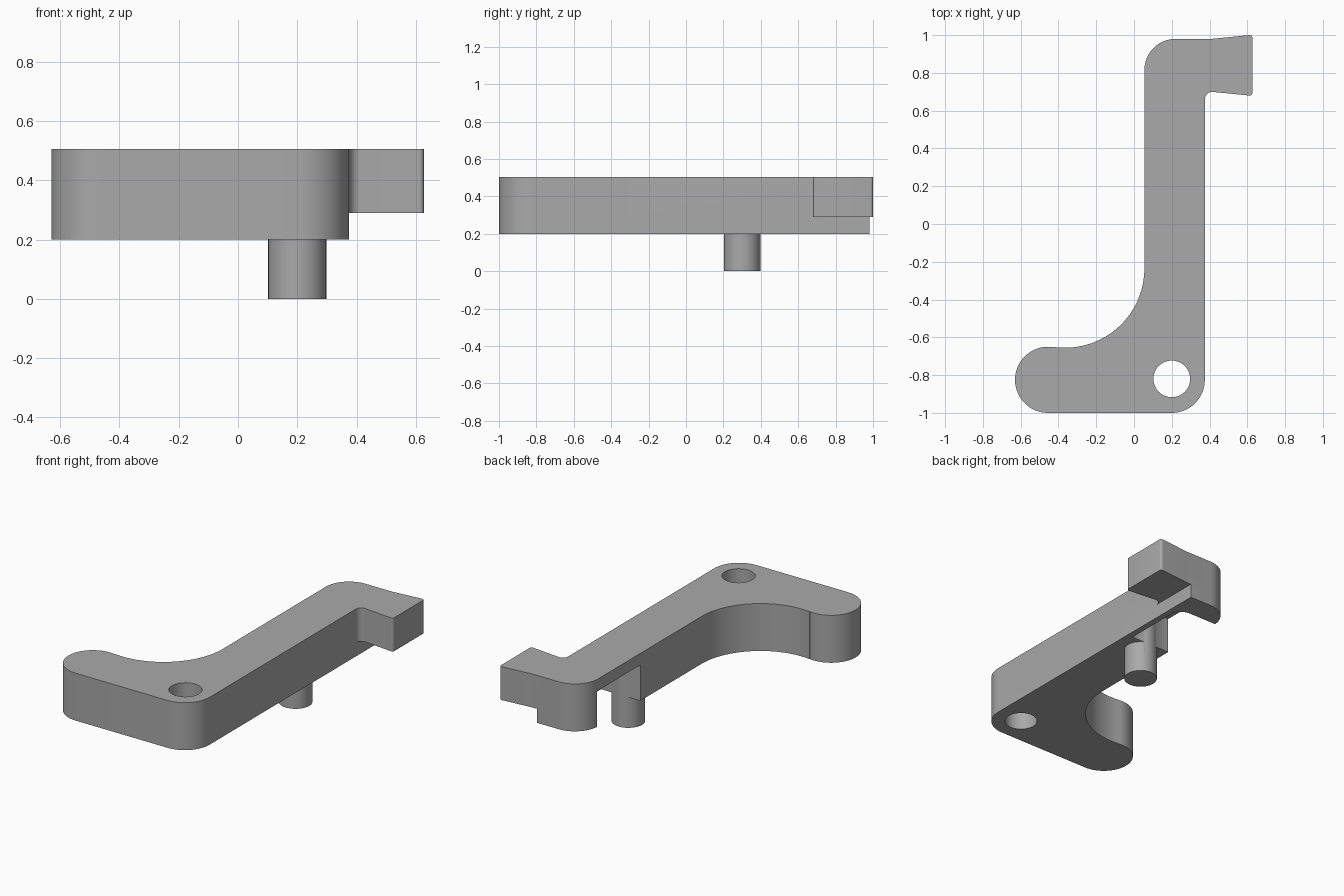
import bpy
import bmesh
from math import cos, sin, radians

cube = bpy.data.objects.get("Cube")
if cube:
    bpy.data.objects.remove(cube, do_unlink=True)

BOTTOM, TOP = 0.2, 0.505

grey = bpy.data.materials.new("plain grey")
grey.use_nodes = True
grey.diffuse_color = (0.4, 0.4, 0.4, 1)
grey.node_tree.nodes["Principled BSDF"].inputs["Base Color"].default_value = (0.4, 0.4, 0.4, 1)


def arc(cx, cy, r, start, end, steps=16):
    """Points along a circular arc, angles in degrees."""
    angles = [radians(start + (end - start) * i / steps) for i in range(steps + 1)]
    return [(cx + r * cos(a), cy + r * sin(a)) for a in angles]


def prism(name, outline, z0, z1):
    """Extrude a closed outline from z0 to z1."""
    bm = bmesh.new()
    face = bm.faces.new([bm.verts.new((x, y, z0)) for x, y in outline])
    grown = bmesh.ops.extrude_face_region(bm, geom=[face])["geom"]
    for v in grown:
        if isinstance(v, bmesh.types.BMVert):
            v.co.z = z1
    bmesh.ops.recalc_face_normals(bm, faces=bm.faces)
    mesh = bpy.data.meshes.new(name)
    bm.to_mesh(mesh)
    bm.free()
    mesh.materials.append(grey)
    obj = bpy.data.objects.new(name, mesh)
    bpy.context.collection.objects.link(obj)
    return obj


def activate(obj):
    bpy.ops.object.select_all(action="DESELECT")
    obj.select_set(True)
    bpy.context.view_layer.objects.active = obj


def combine(target, tool, operation):
    """Apply a boolean and discard the tool object."""
    mod = target.modifiers.new(operation.title(), "BOOLEAN")
    mod.operation = operation
    mod.solver = "EXACT"
    mod.object = tool
    activate(target)
    bpy.ops.object.modifier_apply(modifier=mod.name)
    bpy.data.objects.remove(tool, do_unlink=True)


# Lever outline, counter-clockwise: heel, hook, back corner, inner sweep, toe
outline = (
    arc(0.2, -0.825, 0.175, -90, 0)
    + arc(0.415, 0.66, 0.04, 180, 95, 8)
    + arc(0.612, 0.695, 0.015, -95, 0, 5)
    + arc(0.612, 0.985, 0.015, 0, 95, 5)
    + [(0.41, 0.98)]
    + arc(0.22, 0.815, 0.165, 90, 180)
    + arc(-0.365, -0.235, 0.42, 0, -98, 32)
    + arc(-0.455, -0.825, 0.175, 80, 270, 32)
)
lever = prism("lever_arm", outline, BOTTOM, TOP)

# Pivot hole through the heel
combine(lever, prism("hole_cutter", arc(0.2, -0.82, 0.097, 0, 352.5, 47), 0.1, 0.6), "DIFFERENCE")

# Raised underside of the hook
relief = [(0.375, 0.6), (0.7, 0.6), (0.7, 1.1), (0.375, 1.1)]
combine(lever, prism("hook_cutter", relief, 0.1, 0.29), "DIFFERENCE")

# Underside pocket, open on the right-hand side of the arm
pocket = [(-0.1, 0.386), (0.335, 0.386)] + arc(0.255, 0.745, 0.08, 0, 90, 10) + [(-0.1, 0.825)]
combine(lever, prism("pocket_cutter", pocket, 0.1, 0.43), "DIFFERENCE")

# Peg below the arm, rooted in the pocket ceiling
combine(lever, prism("peg", arc(0.2, 0.3, 0.098, 0, 352.5, 47), 0, 0.45), "UNION")

activate(lever)
bpy.ops.object.shade_smooth_by_angle(angle=radians(30))
